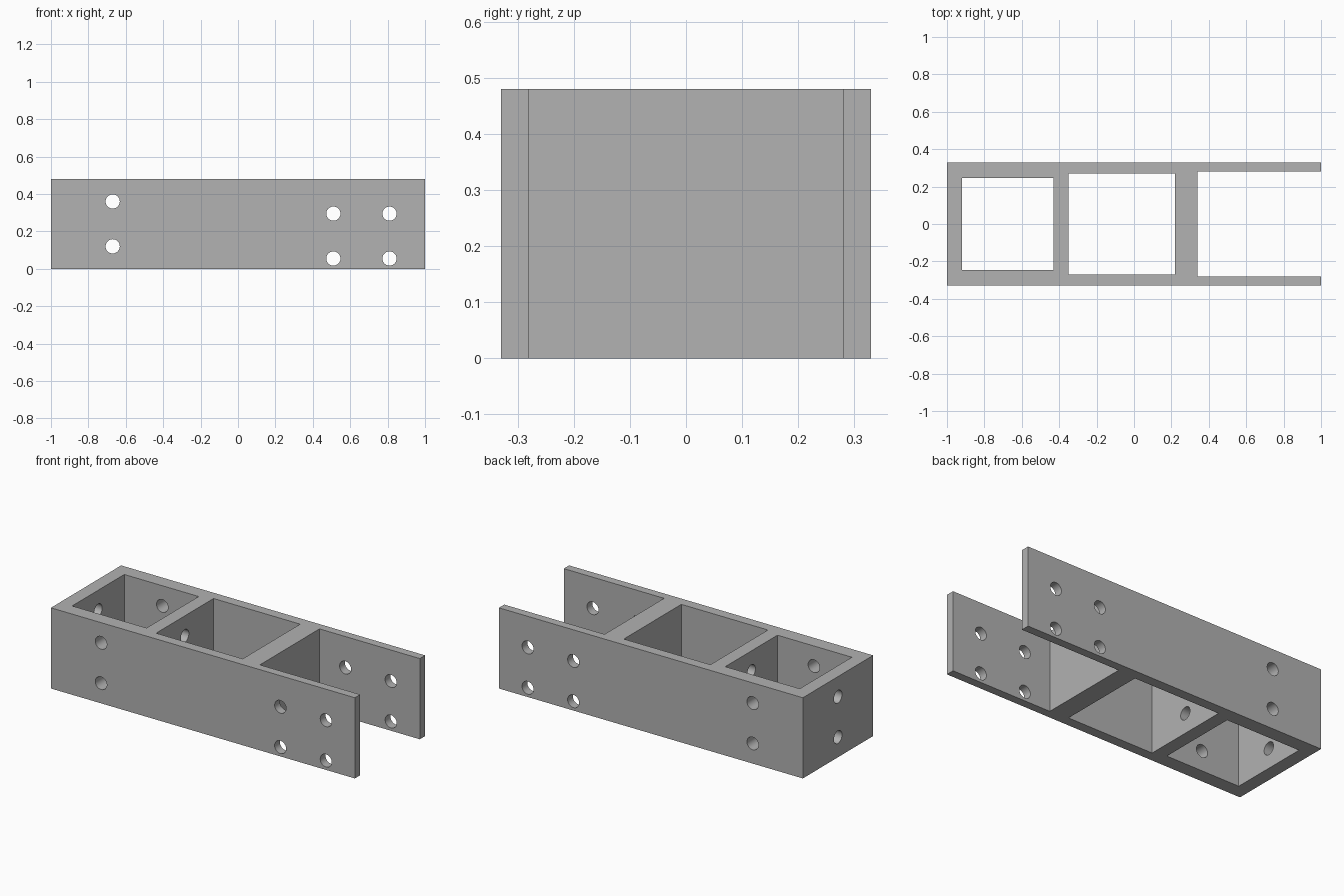
import bpy
import math

if "Cube" in bpy.data.objects:
    bpy.data.objects.remove(bpy.data.objects["Cube"], do_unlink=True)

HEIGHT = 0.48
HALF_WIDTH = 0.33

grey = bpy.data.materials.new("plain grey")
grey.use_nodes = True
colour = (0.445, 0.445, 0.445, 1)
grey.diffuse_color = colour
grey.node_tree.nodes["Principled BSDF"].inputs["Base Color"].default_value = colour


def box(name, x0, x1, half_y, z0, z1):
    bpy.ops.mesh.primitive_cube_add(size=1, location=((x0 + x1) / 2, 0, (z0 + z1) / 2))
    obj = bpy.context.object
    obj.name = name
    obj.scale = (x1 - x0, 2 * half_y, z1 - z0)
    bpy.ops.object.transform_apply(location=True, rotation=True, scale=True)
    return obj


def drill(name, location, depth, rotation):
    bpy.ops.mesh.primitive_cylinder_add(vertices=32, radius=0.038, depth=depth,
                                        location=location, rotation=rotation)
    obj = bpy.context.object
    obj.name = name
    return obj


def cut(target, cutter):
    cutter.hide_render = True
    mod = target.modifiers.new(cutter.name, 'BOOLEAN')
    mod.operation = 'DIFFERENCE'
    mod.solver = 'EXACT'
    mod.object = cutter
    bpy.ops.object.select_all(action='DESELECT')
    bpy.context.view_layer.objects.active = target
    target.select_set(True)
    bpy.ops.object.modifier_apply(modifier=mod.name)
    bpy.data.objects.remove(cutter, do_unlink=True)


# Solid block
bracket = box("bracket_body", -1, 1, HALF_WIDTH, 0, HEIGHT)

# Two through pockets and the open fork end
for name, x0, x1, half_y in (("end_pocket", -0.92, -0.43, 0.245),
                             ("middle_pocket", -0.35, 0.22, 0.27),
                             ("fork_slot", 0.34, 1.2, 0.28)):
    cut(bracket, box(name, x0, x1, half_y, -0.1, HEIGHT + 0.1))

# Bolt holes across both side walls
for x, heights in ((-0.67, (0.12, 0.36)), (0.51, (0.055, 0.295)), (0.81, (0.055, 0.295))):
    for z in heights:
        cut(bracket, drill("side_hole", (x, 0, z), 1, (math.pi / 2, 0, 0)))

# Bolt holes along the length, through the end wall and first divider
for z in (0.12, 0.36):
    cut(bracket, drill("end_hole", (-0.65, 0, z), 0.9, (0, math.pi / 2, 0)))

bracket.data.materials.clear()
bracket.data.materials.append(grey)
for face in bracket.data.polygons:
    face.material_index = 0
bpy.ops.object.select_all(action='DESELECT')
bracket.select_set(True)
bpy.context.view_layer.objects.active = bracket
bpy.ops.object.shade_smooth_by_angle(angle=math.radians(30))
